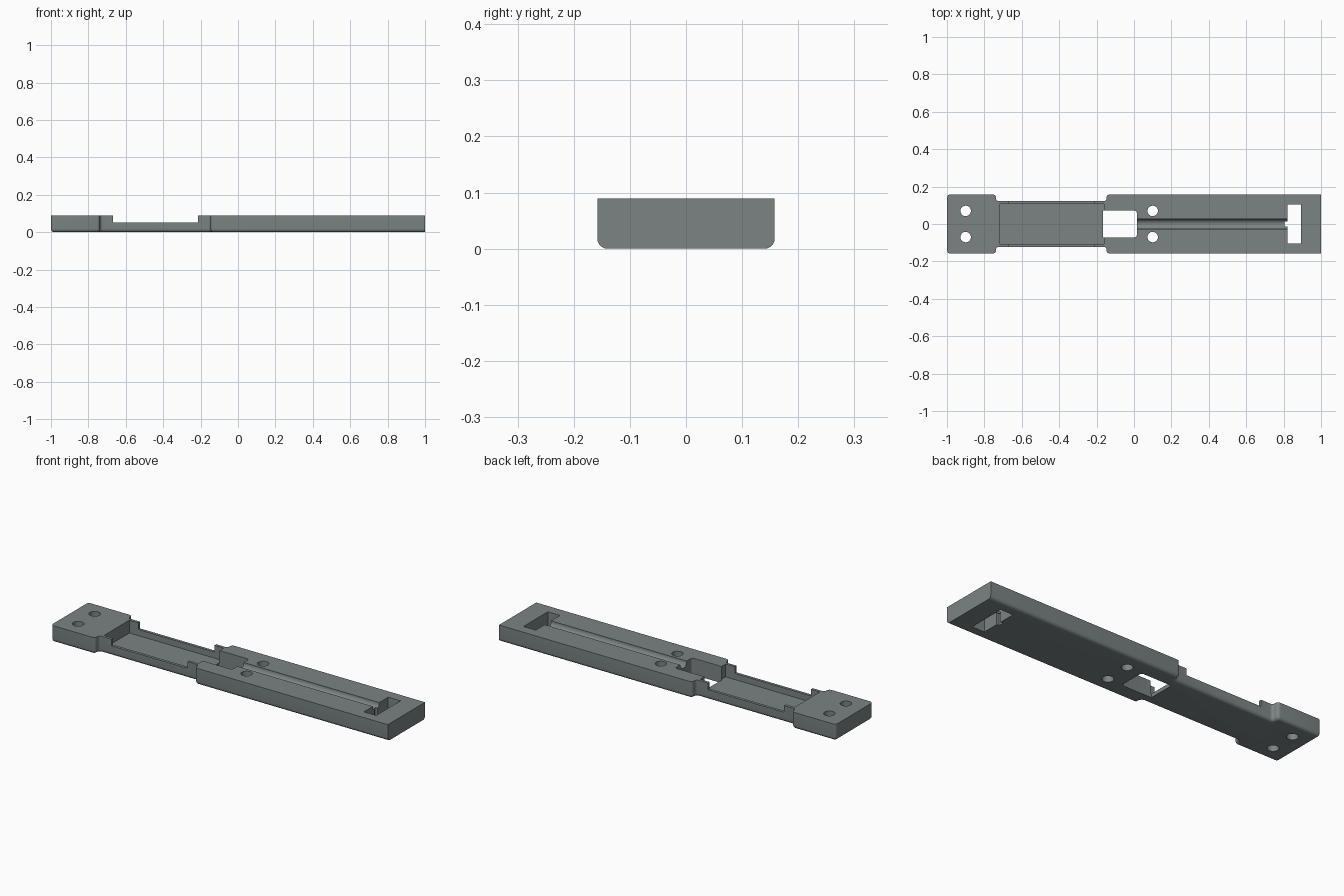
import bpy, bmesh, math
from mathutils import Vector

if "Cube" in bpy.data.objects:
    bpy.data.objects.remove(bpy.data.objects["Cube"])

H = 0.089            # plate height
HALF_W = 0.158       # half width of the two wide ends
WAIST = 0.122        # half width of the waist
FILLET = 0.018       # rounding along the bottom edge

grey = bpy.data.materials.new("slate grey")
grey.diffuse_color = (0.2, 0.23, 0.23, 1)
grey.use_nodes = True
grey.node_tree.nodes["Principled BSDF"].inputs["Base Color"].default_value = grey.diffuse_color


def rounded(corners, steps=6):
    """Round each (x, y, radius) corner of a polygon."""
    out = []
    n = len(corners)
    for i, (x, y, r) in enumerate(corners):
        p = Vector((x, y))
        if r <= 0:
            out.append(p)
            continue
        a = (Vector(corners[i - 1][:2]) - p).normalized()
        b = (Vector(corners[(i + 1) % n][:2]) - p).normalized()
        centre = p + (a + b) * r
        for k in range(steps + 1):
            t = math.pi / 2 * k / steps
            out.append(centre - b * r * math.cos(t) - a * r * math.sin(t))
    return out


def loft(name, layers):
    """Solid through stacked outlines, given as (z, points)."""
    bm = bmesh.new()
    rings = [[bm.verts.new((p.x, p.y, z)) for p in pts] for z, pts in layers]
    for lo, hi in zip(rings, rings[1:]):
        for i in range(len(lo)):
            j = (i + 1) % len(lo)
            bm.faces.new((lo[i], lo[j], hi[j], hi[i]))
    bm.faces.new(rings[0][::-1])
    bm.faces.new(rings[-1])
    bmesh.ops.recalc_face_normals(bm, faces=bm.faces)
    mesh = bpy.data.meshes.new(name)
    bm.to_mesh(mesh)
    bm.free()
    mesh.materials.append(grey)
    ob = bpy.data.objects.new(name, mesh)
    bpy.context.collection.objects.link(ob)
    return ob


def outline(d):
    """Plate outline drawn in by d; the right end stays flat."""
    w, n = HALF_W - d, WAIST - d
    outer, inner = max(0.017 - d, 0.002), 0.015 + d
    top = [(1, w, 0),
           (-0.147 + d, w, outer), (-0.147 + d, n, inner),
           (-0.738 - d, n, inner), (-0.738 - d, w, outer),
           (-1 + d, w, outer)]
    return rounded(top + [(x, -y, r) for x, y, r in reversed(top)])


def box(name, x0, x1, half, z0, z1, r=0):
    pts = rounded([(x0, -half, 0), (x1, -half, r), (x1, half, r), (x0, half, 0)])
    return loft(name, [(z0, pts), (z1, pts)])


def rod(name, r, x, y, z, length, along_x=False):
    pts = [Vector((r * math.cos(a), r * math.sin(a)))
           for a in (math.tau * k / 32 for k in range(32))]
    ob = loft(name, [(-length / 2, pts), (length / 2, pts)])
    ob.location = (x, y, z)
    if along_x:
        ob.rotation_euler.y = math.pi / 2
    return ob


# main plate with rounded bottom edge
layers = []
for k in range(7):
    t = math.pi / 2 * k / 6
    layers.append((FILLET * (1 - math.cos(t)), outline(FILLET * (1 - math.sin(t)))))
layers.append((H, outline(0)))
plate = loft("base_plate", layers)

# recesses and openings
cutters = [
    box("pocket_cutter", -0.72, -0.16, 0.107, 0.02, 0.2),
    box("low_rail_cutter", -0.667, -0.215, 0.3, 0.053, 0.2),
    box("window_cutter", -0.165, 0.015, 0.072, -0.1, 0.2, 0.014),
    box("cross_slot_cutter", 0.82, 0.893, 0.103, -0.1, 0.2),
    box("slot_notch_cutter", 0.805, 0.83, 0.014, -0.1, 0.2),
    rod("groove_cutter", 0.027, 0.415, 0, H - 0.002, 0.815, True),
]
# screw holes
for x in (-0.9, 0.1):
    for y in (-0.07, 0.07):
        cutters.append(rod("screw_hole_cutter", 0.028, x, y, 0.05, 0.3))

bpy.context.view_layer.objects.active = plate
for c in cutters:
    c.hide_render = True
    mod = plate.modifiers.new("cut", 'BOOLEAN')
    mod.operation = 'DIFFERENCE'
    mod.solver = 'EXACT'
    mod.object = c
    bpy.ops.object.modifier_apply(modifier=mod.name)
for c in cutters:
    bpy.data.objects.remove(c)

plate.select_set(True)
bpy.ops.object.shade_smooth_by_angle(angle=math.radians(30))
